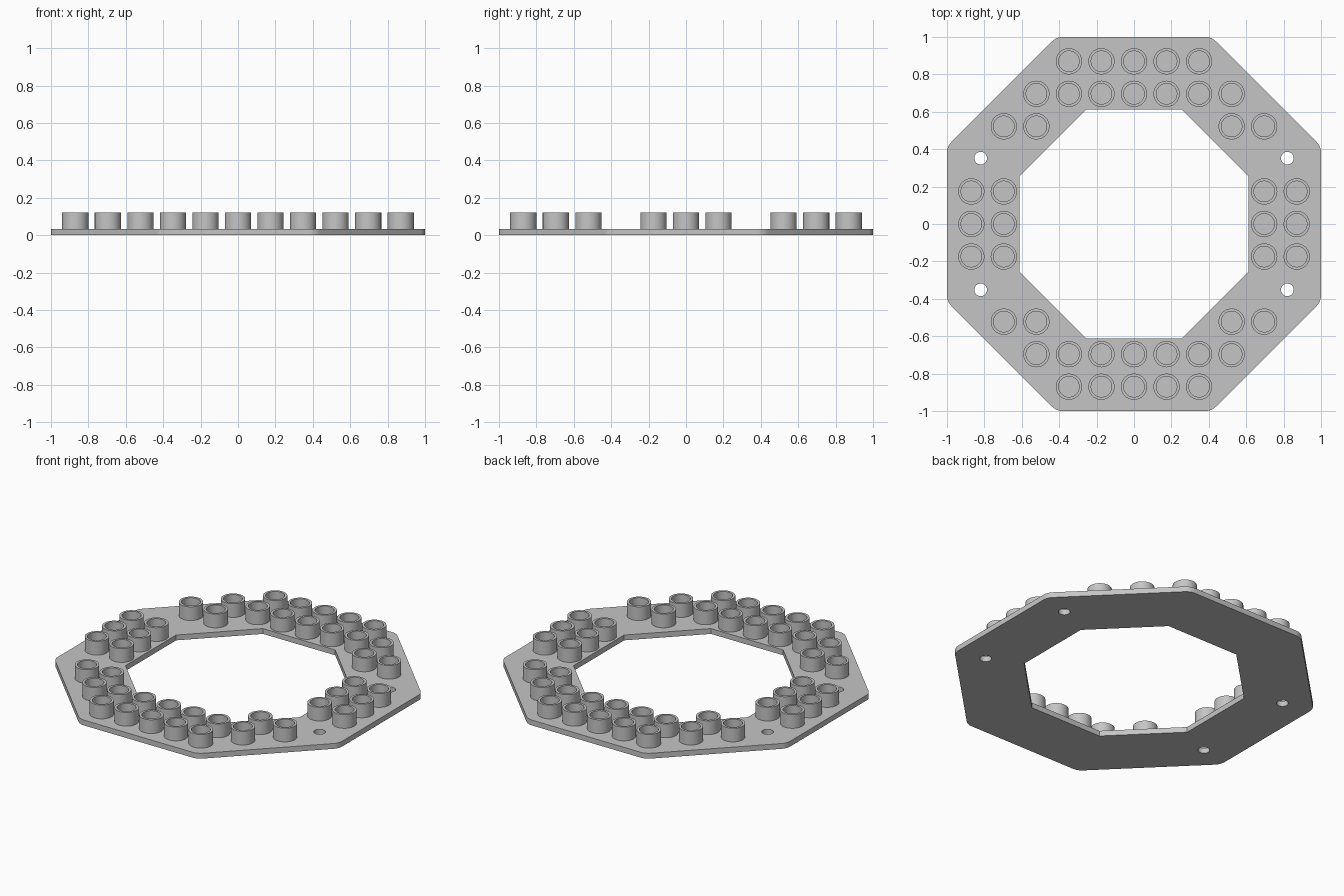
import bpy, bmesh, math

cube = bpy.data.objects.get("Cube")
if cube:
    bpy.data.objects.remove(cube, do_unlink=True)

PITCH = 0.174
PLATE_TOP, STUD_TOP = 0.034, 0.121
STUD_R, BORE_R = 0.07, 0.055
SLOPE = math.tan(math.pi / 8)

grey = bpy.data.materials.new("light grey")
grey.use_nodes = True
grey.diffuse_color = (0.56, 0.56, 0.56, 1)
grey.node_tree.nodes["Principled BSDF"].inputs["Base Color"].default_value = (0.56, 0.56, 0.56, 1)


def ring(cx, cy, r, count, start=0.0):
    return [(cx + r * math.cos(start + math.tau * i / count),
             cy + r * math.sin(start + math.tau * i / count)) for i in range(count)]


def rounded_octagon(apothem, radius, steps=6):
    # Each corner is an arc sweeping an eighth of a turn
    pts = []
    reach = (apothem - radius) / math.cos(math.pi / 8)
    for k in range(8):
        mid = math.pi / 8 + k * math.pi / 4
        cx, cy = reach * math.cos(mid), reach * math.sin(mid)
        for s in range(steps + 1):
            a = mid + (s / steps - 0.5) * math.pi / 4
            pts.append((cx + radius * math.cos(a), cy + radius * math.sin(a)))
    return pts


def finish(obj):
    obj.data.materials.clear()
    obj.data.materials.append(grey)
    bpy.ops.object.select_all(action='DESELECT')
    obj.select_set(True)
    bpy.context.view_layer.objects.active = obj
    bpy.ops.object.shade_smooth_by_angle(angle=math.radians(30))


# Base plate: octagonal frame with four screw holes
outlines = [rounded_octagon(1.0, 0.08),
            ring(0, 0, 0.613 / math.cos(math.pi / 8), 8, math.pi / 8)]
outlines += [ring(sx * 0.82, sy * 0.352, 0.034, 32) for sx in (-1, 1) for sy in (-1, 1)]

curve = bpy.data.curves.new("base_plate", 'CURVE')
curve.dimensions = '2D'
curve.fill_mode = 'BOTH'
curve.extrude = PLATE_TOP / 2
for pts in outlines:
    spline = curve.splines.new('POLY')
    spline.points.add(len(pts) - 1)
    for p, (x, y) in zip(spline.points, pts):
        p.co = (x, y, 0, 1)
    spline.use_cyclic_u = True
plate = bpy.data.objects.new("base_plate", curve)
bpy.context.collection.objects.link(plate)
bpy.ops.object.select_all(action='DESELECT')
plate.select_set(True)
bpy.context.view_layer.objects.active = plate
bpy.ops.object.convert(target='MESH')
plate = bpy.context.view_layer.objects.active
bm = bmesh.new()
bm.from_mesh(plate.data)
bmesh.ops.translate(bm, verts=bm.verts, vec=(0, 0, PLATE_TOP / 2))
bmesh.ops.remove_doubles(bm, verts=bm.verts, dist=1e-5)
bmesh.ops.recalc_face_normals(bm, faces=bm.faces)
bm.to_mesh(plate.data)
bm.free()
finish(plate)

# Hollow stud: one tube mesh shared by every stud
SEGMENTS = 48
bm = bmesh.new()
base = PLATE_TOP - 0.01
profile = [(STUD_R, base), (STUD_R, STUD_TOP), (BORE_R, STUD_TOP), (BORE_R, base)]
loops = [[bm.verts.new((x, y, z)) for x, y in ring(0, 0, r, SEGMENTS)] for r, z in profile]
for a, b in zip(loops, loops[1:] + loops[:1]):
    for i in range(SEGMENTS):
        j = (i + 1) % SEGMENTS
        bm.faces.new((a[i], a[j], b[j], b[i]))
bmesh.ops.recalc_face_normals(bm, faces=bm.faces)
stud_mesh = bpy.data.meshes.new("stud")
bm.to_mesh(stud_mesh)
bm.free()

# Stud columns filled in each row, counted in pitches from the centre
rows = {5: range(-2, 3), 4: range(-3, 4), 3: (-4, -3, 3, 4),
        1: (-5, -4, 4, 5), 0: (-5, -4, 4, 5)}
for row, columns in rows.items():
    for side in ((1, -1) if row else (1,)):
        for col in columns:
            stud = bpy.data.objects.new("stud", stud_mesh)
            stud.location = (col * PITCH, side * row * PITCH, 0)
            bpy.context.collection.objects.link(stud)
finish(stud)
